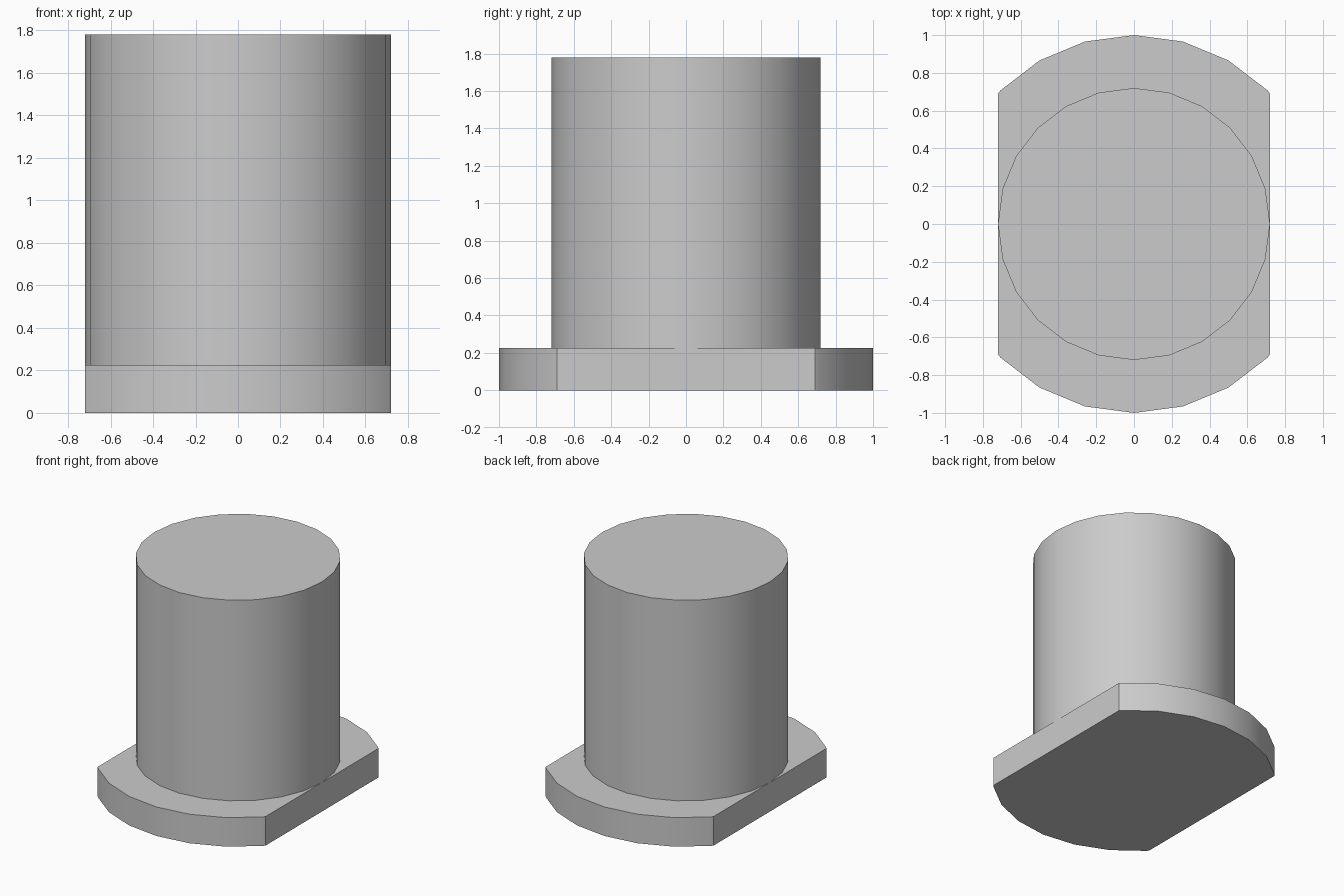
import bpy
import bmesh
from mathutils import Vector, Matrix
from math import radians

SEGMENTS = 24
SHAFT_RADIUS = 0.72
FLANGE_RADIUS = 1.0
FLANGE_TOP = 0.225
TOTAL_HEIGHT = 1.78

cube = bpy.data.objects.get("Cube")
if cube:
    bpy.data.objects.remove(cube, do_unlink=True)

# Plain grey material
grey = bpy.data.materials.new("light_grey")
grey.use_nodes = True
grey.diffuse_color = (0.6, 0.6, 0.6, 1)
grey.node_tree.nodes["Principled BSDF"].inputs["Base Color"].default_value = grey.diffuse_color


def make_disc(name, radius, bottom, top, flat_at=None):
    """Upright cylinder with a vertex on each axis, optionally cut flat on both x sides."""
    bm = bmesh.new()
    place = Matrix.Translation((0, 0, (bottom + top) / 2))
    bmesh.ops.create_cone(bm, cap_ends=True, segments=SEGMENTS, radius1=radius,
                          radius2=radius, depth=top - bottom, matrix=place)
    if flat_at:
        for side in (-1, 1):
            normal = Vector((side, 0, 0))
            cut = bmesh.ops.bisect_plane(bm, geom=bm.verts[:] + bm.edges[:] + bm.faces[:],
                                         plane_co=normal * flat_at, plane_no=normal,
                                         clear_outer=True)
            edges = [e for e in cut["geom_cut"] if isinstance(e, bmesh.types.BMEdge)]
            bmesh.ops.holes_fill(bm, edges=edges, sides=0)
    bmesh.ops.recalc_face_normals(bm, faces=bm.faces[:])
    mesh = bpy.data.meshes.new(name)
    bm.to_mesh(mesh)
    bm.free()
    mesh.materials.append(grey)
    obj = bpy.data.objects.new(name, mesh)
    bpy.context.collection.objects.link(obj)
    bpy.ops.object.select_all(action="DESELECT")
    obj.select_set(True)
    bpy.context.view_layer.objects.active = obj
    bpy.ops.object.shade_smooth_by_angle(angle=radians(30))
    return obj


# Base flange with two flats, and the round shaft standing on it
make_disc("base_flange", FLANGE_RADIUS, 0, FLANGE_TOP, flat_at=SHAFT_RADIUS)
make_disc("shaft", SHAFT_RADIUS, FLANGE_TOP, TOTAL_HEIGHT)
